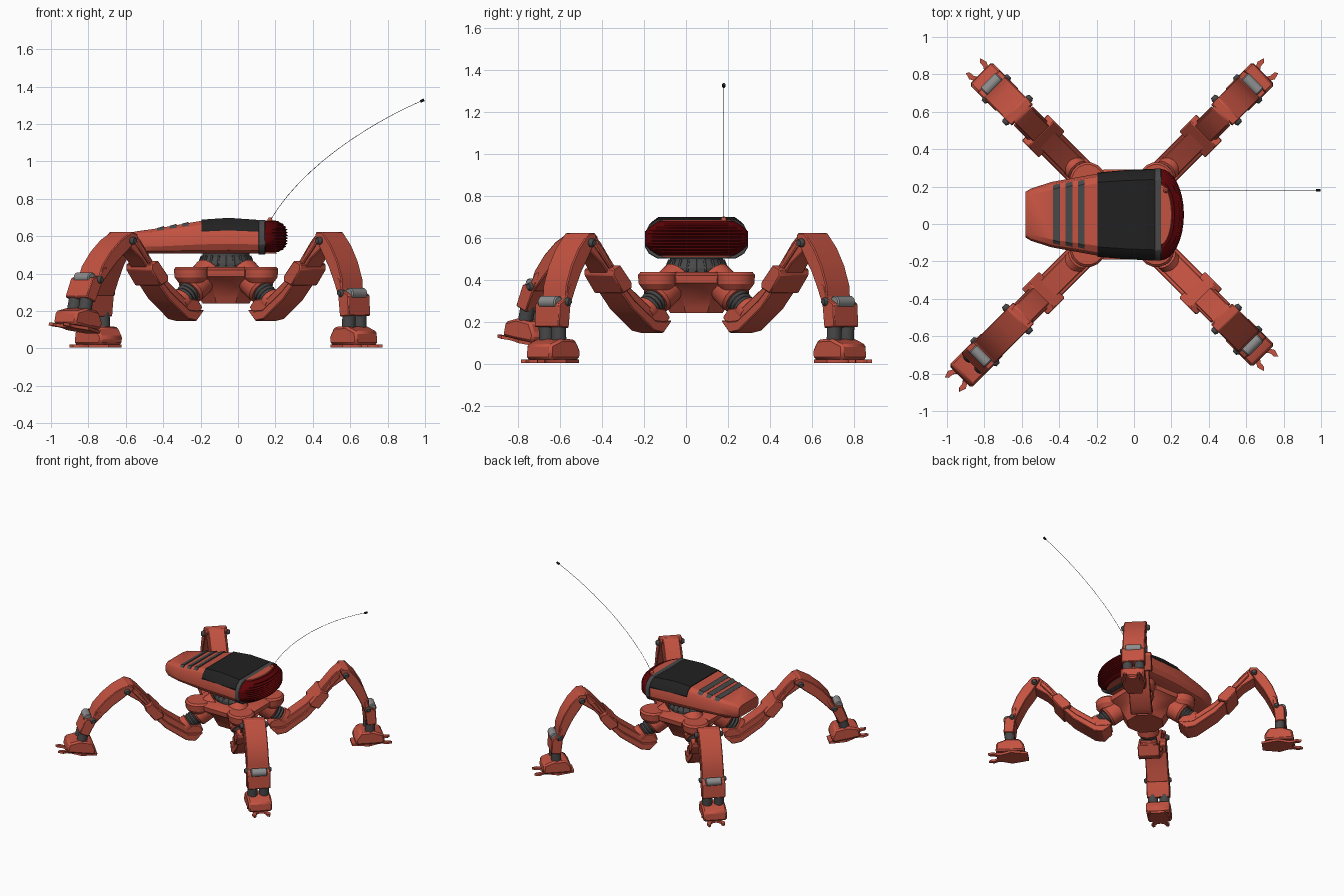
import bpy, bmesh, math
from mathutils import Matrix, Vector

if "Cube" in bpy.data.objects:
    bpy.data.objects.remove(bpy.data.objects["Cube"])


def material(name, r, g, b):
    m = bpy.data.materials.new(name)
    m.use_nodes = True
    m.diffuse_color = (r, g, b, 1)
    bsdf = m.node_tree.nodes["Principled BSDF"]
    bsdf.inputs["Base Color"].default_value = (r, g, b, 1)
    bsdf.inputs["Roughness"].default_value = 0.6
    return m


RED = material("rust red", 0.55, 0.085, 0.053)
BLACK = material("black", 0.015, 0.015, 0.015)
DARK = material("dark grey", 0.065, 0.065, 0.065)
STEEL = material("light grey", 0.27, 0.27, 0.27)
LENS = material("dark red", 0.11, 0.001, 0.002)
parts = []


def loft(name, rings, mat, matrix=Matrix(), bevel=0):
    """Skin equal-length rings of points and cap both ends."""
    bm = bmesh.new()
    vs = [[bm.verts.new(p) for p in ring] for ring in rings]
    n = len(rings[0])
    for a, b in zip(vs, vs[1:]):
        for i in range(n):
            j = (i + 1) % n
            bm.faces.new((a[i], a[j], b[j], b[i]))
    bm.faces.new(vs[0])
    bm.faces.new(vs[-1])
    bmesh.ops.recalc_face_normals(bm, faces=bm.faces)
    me = bpy.data.meshes.new(name)
    bm.to_mesh(me)
    bm.free()
    me.materials.append(mat)
    ob = bpy.data.objects.new(name, me)
    bpy.context.collection.objects.link(ob)
    ob.matrix_world = matrix
    if bevel:
        mod = ob.modifiers.new("edge", "BEVEL")
        mod.width = bevel
        mod.segments = 1
    parts.append(ob)
    return ob


def slab(name, profile, w, mat, matrix, bevel=0.005):
    """Side profile (r, z) extruded across the leg."""
    return loft(name, [[(r, s * w, z) for r, z in profile] for s in (-1, 1)], mat, matrix, bevel)


def tube(name, p, q, steps, mat, matrix=Matrix(), sides=16):
    """Round part along p-q; steps are (fraction, radius)."""
    p, q = Vector(p), Vector(q)
    rot = (q - p).to_track_quat("Z", "Y")
    rings = []
    for t, rad in steps:
        c = p.lerp(q, t)
        rings.append([c + rot @ Vector((rad * math.cos(a), rad * math.sin(a), 0))
                      for a in (math.tau * (i + 0.5) / sides for i in range(sides))])
    return loft(name, rings, mat, matrix)


# ---- Body shell: rounded sections along x ----
BODY_Y = 0.05
STATIONS = [(-0.58, 0.122, 0.525, 0.61), (-0.55, 0.14, 0.51, 0.625), (-0.44, 0.175, 0.507, 0.64),
            (-0.19, 0.22, 0.507, 0.683), (-0.05, 0.232, 0.507, 0.692), (0.12, 0.24, 0.507, 0.68)]


def station(x):
    for a, b in zip(STATIONS, STATIONS[1:]):
        if x <= b[0]:
            t = (x - a[0]) / (b[0] - a[0])
            return [u + (v - u) * t for u, v in zip(a, b)][1:]
    return STATIONS[-1][1:]


def mirrored(x, half):
    return [(x, BODY_Y + y, z) for y, z in half] + [(x, BODY_Y - y, z) for y, z in reversed(half)]


def section(x, grow=0.0, low=None):
    """Cross-section of the shell; low cuts it off to its upper part."""
    w, zb, zt = station(x)
    h = zt - zb
    upper = [(w + grow, zb + 0.67 * h), (0.92 * w + grow, zb + 0.88 * h), (0.76 * w + grow, zt + grow)]
    if low:
        return mirrored(x, [(w + grow, low)] + upper)
    return mirrored(x, [(0.76 * w + grow, zb - grow), (0.92 * w + grow, zb + 0.1 * h),
                        (w + grow, zb + 0.28 * h)] + upper)


def slit_section(x, grow):
    w, zb, zt = station(x)
    return mirrored(x, [(0.92 * w, zt - 0.13 * (zt - zb)), (0.76 * w + grow, zt + grow)])


loft("body_shell", [section(s[0]) for s in STATIONS], RED)
loft("body_hatch", [section(x, 0.006, 0.632) for x in (-0.195, -0.05, 0.11)], BLACK)
loft("front_collar", [section(x, 0.006) for x in (0.11, 0.146)], DARK, bevel=0.003)
for i in range(3):
    x = -0.432 + 0.066 * i
    loft("vent_slit", [slit_section(x, 0.002), slit_section(x + 0.036, 0.007)], DARK)


# ---- Ribbed lens at the front ----
def half_disc(z, w, depth, x0=0.14):
    return [(x0 + depth * math.cos(a), BODY_Y + w * math.sin(a), z)
            for a in (math.pi * (i / 16 - 0.5) for i in range(17))]


ribs = []
for i in range(23):
    u = i / 11 - 1
    groove = 0.91 if i % 2 else 1.0
    w = 0.245 * (1 - 0.27 * max(0, (abs(u) - 0.3) / 0.7) ** 1.6)
    ribs.append(half_disc(0.597 + 0.083 * u, w, 0.127 * groove * (1 - 0.4 * u ** 4)))
loft("lens", ribs, LENS)
for name, z in (("lens_top_cap", 0.679), ("lens_bottom_cap", 0.513)):
    loft(name, [half_disc(z - 0.006, 0.17, 0.07), half_disc(z + 0.006, 0.16, 0.06)], RED)

# ---- Antenna ----
tube("antenna_base", (0.168, 0.18, 0.66), (0.172, 0.18, 0.70), [(0, 0.016), (0.7, 0.014), (1, 0.006)], RED)
curve = bpy.data.curves.new("antenna", "CURVE")
curve.dimensions = "3D"
curve.bevel_depth = 0.0013
spline = curve.splines.new("BEZIER")
spline.bezier_points.add(1)
for bp, co, d in zip(spline.bezier_points, ((0.17, 0.18, 0.68), (0.985, 0.18, 1.325)),
                     ((0.16, 0, 0.28), (0.3, 0, 0.13))):
    bp.co = co
    bp.handle_left = Vector(co) - Vector(d)
    bp.handle_right = Vector(co) + Vector(d)
curve.materials.append(DARK)
bpy.context.collection.objects.link(bpy.data.objects.new("antenna", curve))
tube("antenna_tip", (0.975, 0.18, 1.32), (0.995, 0.18, 1.329), [(0, 0.008), (1, 0.008)], BLACK, sides=8)

# ---- Hub and ribbed neck ----
HUB = Matrix.Translation((-0.064, 0.05, 0))
tube("hub", (0, 0, 0), (0, 0, 1),
     [(0.24, 0.135), (0.265, 0.15), (0.34, 0.19), (0.385, 0.255), (0.42, 0.26), (0.436, 0.22)], RED, HUB, 8)
tube("neck", (0, 0, 0), (0, 0, 1), [(0.43, 0.148), (0.455, 0.148), (0.492, 0.127), (0.51, 0.127)], DARK, HUB, 24)
for i in range(20):
    a = math.tau * i / 20
    d = Vector((math.cos(a), math.sin(a), 0))
    tube("neck_rib", d * 0.148 + Vector((0, 0, 0.44)), d * 0.127 + Vector((0, 0, 0.494)),
         [(0, 0.008), (1, 0.008)], DARK, HUB, 6)

# ---- Leg profiles in the (radius, height) plane ----
THIGH = [(0.235, 0.22), (0.30, 0.147), (0.36, 0.16), (0.50, 0.262), (0.60, 0.365),
         (0.60, 0.455), (0.50, 0.36), (0.37, 0.27), (0.27, 0.26)]
RAIL = [(0.24, 0.205), (0.298, 0.146), (0.362, 0.157), (0.51, 0.262), (0.62, 0.38),
        (0.60, 0.40), (0.49, 0.30), (0.35, 0.205), (0.29, 0.20)]
BRACKET = [(0.53, 0.36), (0.59, 0.335), (0.66, 0.42), (0.66, 0.45), (0.61, 0.47), (0.53, 0.385)]
UPPER = [(0.55, 0.33), (0.60, 0.365), (0.70, 0.48), (0.78, 0.535), (0.82, 0.56), (0.80, 0.62),
         (0.75, 0.62), (0.70, 0.575), (0.58, 0.43)]
UPPER_RIDGE = [(0.60, 0.41), (0.64, 0.44), (0.75, 0.56), (0.74, 0.59), (0.68, 0.53)]
SHIN = [(0.75, 0.60), (0.757, 0.622), (0.805, 0.622), (0.87, 0.55), (0.92, 0.465), (0.955, 0.37),
        (0.958, 0.28), (0.925, 0.28), (0.89, 0.36), (0.85, 0.44), (0.80, 0.515)]
SHIN_END = [(0.92, 0.38), (0.945, 0.365), (0.96, 0.31), (1.005, 0.285), (1.012, 0.175),
            (0.94, 0.17), (0.925, 0.30)]
FOOT = [(0.865, 0.02), (0.86, 0.06), (0.895, 0.115), (0.99, 0.118), (1.065, 0.09), (1.07, 0.02)]
SOLE = [(0.84, 0.05), (0.96, 0.08), (1.03, 0.05), (1.06, 0.05), (1.09, 0.066),
        (1.127, 0.055), (1.112, 0.038), (1.085, 0.036), (1.065, 0.022), (1.058, 0.008)]


def pivot(r, z, degrees, to=None):
    """Turn about a joint across the leg, then move the joint."""
    r2, z2 = to or (r, z)
    return (Matrix.Translation((r2, 0, z2)) @ Matrix.Rotation(math.radians(-degrees), 4, "Y")
            @ Matrix.Translation((-r, 0, -z)))


def leg(name, degrees, lifted):
    base = HUB @ Matrix.Rotation(math.radians(degrees), 4, "Z")
    knee = base @ pivot(0.79, 0.575, 20) if lifted else base
    ankle = base @ pivot(0.965, 0.12, 9, (1.108, 0.213)) if lifted else base
    # hip
    tube(name + "_hip_disc", (0.26, 0, 0.35), (0.26, 0, 0.436), [(0, 0.07), (0.35, 0.093), (0.85, 0.097), (1, 0.085)], RED, base)
    start, end = (0.13, 0, 0.41), (0.39, 0, 0.22)
    tube(name + "_hip_socket", start, end, [(0, 0.08), (0.52, 0.078), (0.56, 0.066)], RED, base)
    cuff = [(0.54 + 0.035 * i, 0.06 if i % 2 else 0.052) for i in range(8)]
    tube(name + "_hip_cuff", start, end, cuff, DARK, base)
    tube(name + "_hip_collar", start, end, [(0.75, 0.05), (0.77, 0.064), (0.9, 0.064)], RED, base)
    # thigh
    slab(name + "_thigh", THIGH, 0.06, RED, base)
    slab(name + "_thigh_rail", RAIL, 0.078, RED, base)
    slab(name + "_thigh_bracket", BRACKET, 0.098, RED, base)
    slab(name + "_upper_beam", UPPER, 0.06, RED, base)
    slab(name + "_upper_ridge", UPPER_RIDGE, 0.072, RED, base)
    # knee and shin
    tube(name + "_knee_pin", (0.79, -0.103, 0.575), (0.79, 0.103, 0.575), [(0, 0.014), (0.06, 0.021), (0.94, 0.021), (1, 0.014)], DARK, base)
    slab(name + "_shin", SHIN, 0.08, RED, knee)
    slab(name + "_shin_end", SHIN_END, 0.083, RED, knee)
    tube(name + "_shin_roller", (0.985, -0.058, 0.293), (0.985, 0.058, 0.293), [(0, 0.024), (0.05, 0.03), (0.95, 0.03), (1, 0.024)], STEEL, knee)
    tube(name + "_shin_bolt", (0.95, -0.098, 0.295), (0.95, 0.098, 0.295), [(0, 0.013), (0.06, 0.02), (0.94, 0.02), (1, 0.013)], DARK, knee)
    # ankle and foot
    back = base.inverted()
    for y in (-0.042, 0.042):
        top = back @ knee @ Vector((0.972, y, 0.19))
        low = back @ ankle @ Vector((0.968, y, 0.09))
        tube(name + "_ankle_piston", low, top, [(0, 0.036), (1, 0.036)], DARK, base)
    slab(name + "_foot", FOOT, 0.085, RED, ankle, 0.012)
    outline = SOLE + [(r, -y) for r, y in reversed(SOLE)]
    loft(name + "_sole", [[(r, y, z) for r, y in outline] for z in (0.004, 0.02)], RED, ankle)


for leg_name, angle in (("back_left_leg", 45), ("back_right_leg", 135),
                        ("front_right_leg", 225), ("front_left_leg", 315)):
    leg(leg_name, angle, leg_name == "front_right_leg")

# ---- Smooth the round parts, keep the edges sharp ----
bpy.ops.object.select_all(action="DESELECT")
for ob in parts:
    ob.select_set(True)
bpy.context.view_layer.objects.active = parts[0]
bpy.ops.object.shade_smooth_by_angle(angle=math.radians(28))
